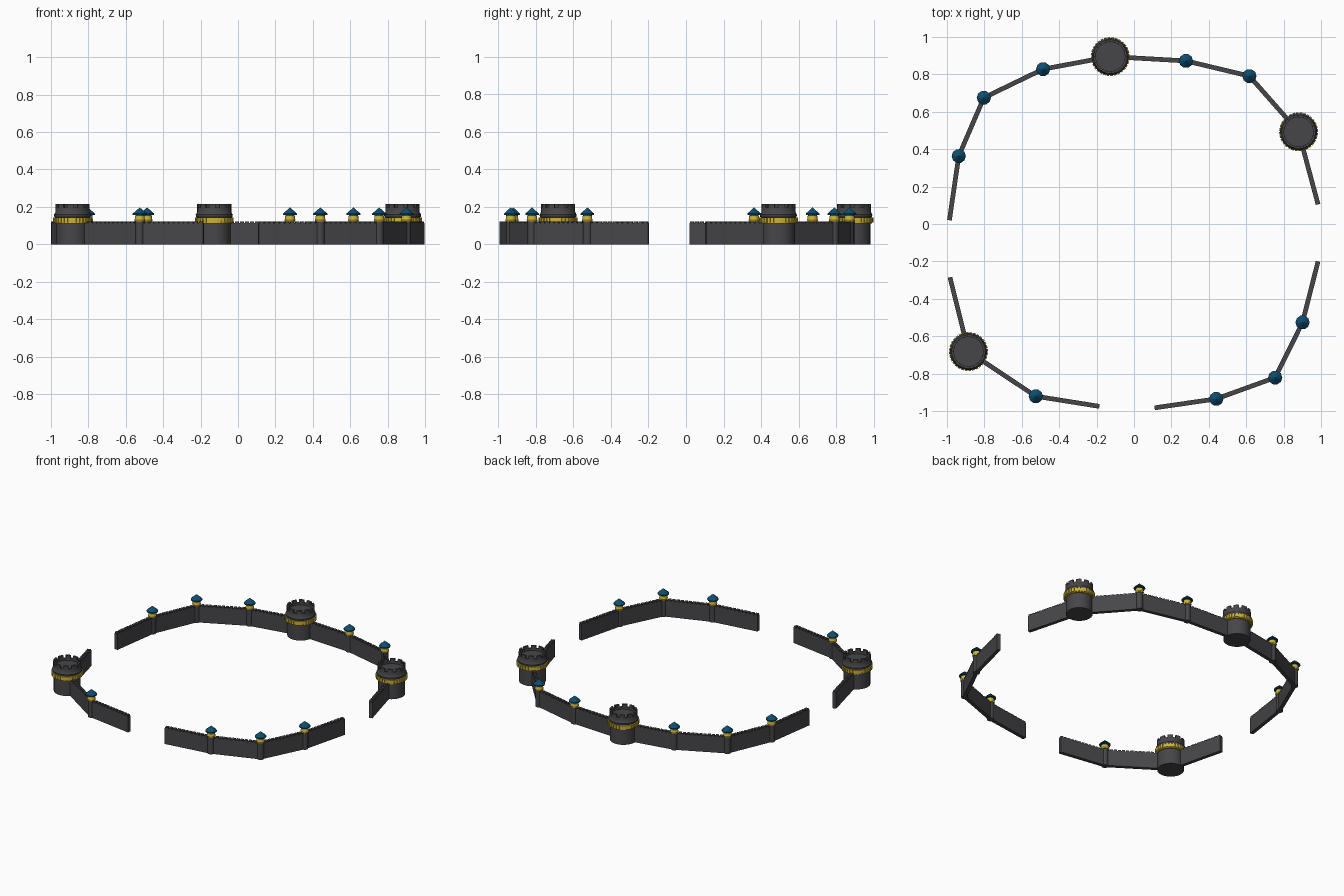
import bpy, bmesh, math
from mathutils import Matrix, Vector

if "Cube" in bpy.data.objects:
    bpy.data.objects.remove(bpy.data.objects["Cube"])


def material(name, rgb):
    m = bpy.data.materials.new(name)
    m.diffuse_color = (*rgb, 1)
    m.use_nodes = True
    m.node_tree.nodes["Principled BSDF"].inputs["Base Color"].default_value = m.diffuse_color
    return m


STONE = material("dark stone", (0.062, 0.060, 0.066))
GOLD = material("gold trim", (0.62, 0.45, 0.035))
BLUE = material("blue roof", (0.004, 0.075, 0.16))


def finish(bm, name, mat, smooth=False):
    bmesh.ops.recalc_face_normals(bm, faces=bm.faces)
    me = bpy.data.meshes.new(name)
    bm.to_mesh(me)
    bm.free()
    me.materials.append(mat)
    ob = bpy.data.objects.new(name, me)
    bpy.context.collection.objects.link(ob)
    if smooth:
        bpy.ops.object.select_all(action='DESELECT')
        ob.select_set(True)
        bpy.context.view_layer.objects.active = ob
        bpy.ops.object.shade_smooth_by_angle(angle=math.radians(30))
    return ob


def lathe(name, x, y, profile, n, mat, smooth=False):
    """Revolve (radius, z) points; zero radius closes the end."""
    bm = bmesh.new()
    vs = [bm.verts.new((x + r, y, z)) for r, z in profile]
    es = [bm.edges.new(p) for p in zip(vs, vs[1:])]
    bmesh.ops.spin(bm, geom=vs + es, cent=(x, y, 0), axis=(0, 0, 1),
                   angle=math.tau, steps=n, use_duplicate=False)
    bmesh.ops.remove_doubles(bm, verts=bm.verts, dist=1e-5)
    return finish(bm, name, mat, smooth)


def arc_block(bm, x, y, r0, r1, z0, z1, a0, a1, steps):
    """Curved block between two radii, heights and angles."""
    rings = []
    for i in range(steps + 1):
        a = a0 + (a1 - a0) * i / steps
        c, s = math.cos(a), math.sin(a)
        rings.append([bm.verts.new((x + r * c, y + r * s, z))
                      for r, z in ((r0, z0), (r1, z0), (r1, z1), (r0, z1))])
    for p, q in zip(rings, rings[1:]):
        for k in range(4):
            bm.faces.new((p[k], p[(k + 1) % 4], q[(k + 1) % 4], q[k]))
    bm.faces.new(rings[0])
    bm.faces.new(rings[-1])


def box(bm, mat, x0, x1, w, z0, z1):
    m = mat @ Matrix.Translation(((x0 + x1) / 2, 0, (z0 + z1) / 2)) \
        @ Matrix.Diagonal((x1 - x0, w, z1 - z0, 1))
    bmesh.ops.create_cube(bm, size=1, matrix=m)


def wall(a, b):
    # straight curtain wall with fine battlements
    a, b = Vector((*a, 0)), Vector((*b, 0))
    d = b - a
    mat = Matrix.Translation(a) @ Matrix.Rotation(math.atan2(d.y, d.x), 4, 'Z')
    bm = bmesh.new()
    box(bm, mat, 0, d.length, 0.025, 0, 0.114)
    n = round(d.length / 0.027)
    step = d.length / n
    for i in range(n):
        box(bm, mat, (i + 0.14) * step, (i + 0.86) * step, 0.025, 0.113, 0.122)
    finish(bm, "curtain_wall", STONE)


def turret(x, y):
    # slim round turret with gold collar and pointed roof
    lathe("turret_shaft", x, y, [(0, 0), (0.023, 0), (0.023, 0.125), (0, 0.125)], 16, STONE, True)
    lathe("turret_collar", x, y, [(0, 0.121), (0.027, 0.121), (0.029, 0.130), (0.026, 0.136),
                                  (0.026, 0.150), (0, 0.150)], 16, GOLD, True)
    lathe("turret_neck", x, y, [(0, 0.148), (0.024, 0.148), (0.024, 0.158), (0, 0.158)], 16, STONE, True)
    lathe("turret_roof", x, y, [(0, 0.157), (0.038, 0.157), (0.038, 0.164), (0, 0.197)], 10, BLUE)


def keep(x, y):
    # drum with recessed roof platform
    lathe("tower_body", x, y, [(0, 0), (0.088, 0), (0.088, 0.142), (0.097, 0.146), (0.099, 0.158),
                               (0.091, 0.172), (0.091, 0.196), (0.078, 0.196), (0.078, 0.180),
                               (0, 0.180)], 32, STONE, True)
    # gold band and brackets
    lathe("tower_band", x, y, [(0.085, 0.112), (0.097, 0.112), (0.099, 0.142), (0.085, 0.142),
                               (0.085, 0.112)], 32, GOLD, True)
    bm = bmesh.new()
    for i in range(32):
        a = math.tau * i / 32
        arc_block(bm, x, y, 0.09, 0.104, 0.117, 0.144, a, a + math.tau / 32 * 0.72, 1)
    finish(bm, "tower_brackets", GOLD)
    # battlements
    bm = bmesh.new()
    for i in range(10):
        a = math.tau * i / 10
        arc_block(bm, x, y, 0.078, 0.091, 0.195, 0.215, a, a + math.tau / 10 * 0.64, 4)
    finish(bm, "tower_battlements", STONE)


# wall runs: (x, y, tower kind); open ends leave the gateways
RUNS = [
    [(-0.987, 0.02, 0), (-0.937, 0.363, turret), (-0.803, 0.675, turret), (-0.486, 0.828, turret),
     (-0.127, 0.895, keep), (0.278, 0.872, turret), (0.617, 0.791, turret), (0.880, 0.493, keep),
     (0.984, 0.105, 0)],
    [(0.984, -0.20, 0), (0.901, -0.526, turret), (0.755, -0.821, turret), (0.440, -0.935, turret),
     (0.110, -0.983, 0)],
    [(-0.185, -0.975, 0), (-0.525, -0.921, turret), (-0.885, -0.682, keep), (-0.984, -0.285, 0)],
]
for run in RUNS:
    for p, q in zip(run, run[1:]):
        wall(p[:2], q[:2])
    for px, py, kind in run:
        if kind:
            kind(px, py)
